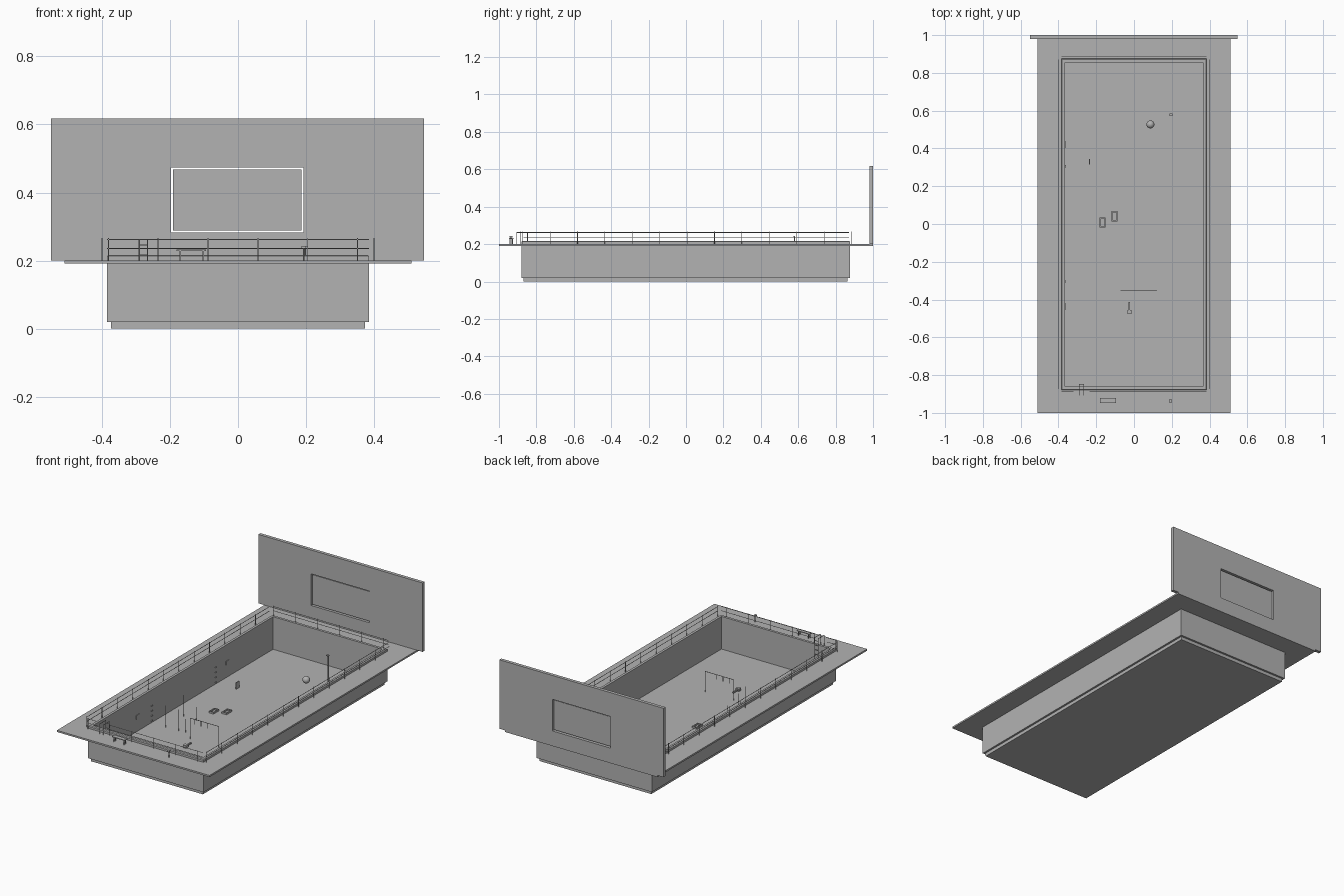
import bpy, bmesh
from mathutils import Vector

cube = bpy.data.objects.get("Cube")
if cube:
    bpy.data.objects.remove(cube, do_unlink=True)

grey = bpy.data.materials.new("plain_grey")
grey.use_nodes = True
grey.diffuse_color = (0.45, 0.45, 0.45, 1)
grey.node_tree.nodes["Principled BSDF"].inputs["Base Color"].default_value = (0.45, 0.45, 0.45, 1)


def finish(name, bm):
    bmesh.ops.recalc_face_normals(bm, faces=bm.faces)
    mesh = bpy.data.meshes.new(name)
    bm.to_mesh(mesh)
    bm.free()
    mesh.materials.append(grey)
    obj = bpy.data.objects.new(name, mesh)
    bpy.context.collection.objects.link(obj)
    return obj


def add_box(bm, lo, hi):
    lo, hi = Vector(lo), Vector(hi)
    made = bmesh.ops.create_cube(bm, size=1)["verts"]
    for v in made:
        v.co = (lo + hi) / 2 + v.co * (hi - lo)


def add_rod(bm, a, b, r=0.0016, sides=6):
    a, b = Vector(a), Vector(b)
    d = b - a
    made = bmesh.ops.create_cone(bm, cap_ends=True, segments=sides, radius1=r,
                                 radius2=r, depth=d.length)["verts"]
    turn = d.to_track_quat('Z', 'Y')
    for v in made:
        v.co = turn @ v.co + (a + b) / 2


def boxes(name, items):
    bm = bmesh.new()
    for lo, hi in items:
        add_box(bm, lo, hi)
    return finish(name, bm)


def rods(name, items, r=0.0016):
    bm = bmesh.new()
    for a, b in items:
        add_rod(bm, a, b, r)
    return finish(name, bm)


def loft(name, rings, closed):
    """Join rectangles (x0, x1, y0, y1, z) into a skin."""
    bm = bmesh.new()
    loops = [[bm.verts.new(p) for p in ((x0, y0, z), (x1, y0, z), (x1, y1, z), (x0, y1, z))]
             for x0, x1, y0, y1, z in rings]
    pairs = list(zip(loops, loops[1:]))
    if closed:
        pairs.append((loops[-1], loops[0]))
    else:
        bm.faces.new(loops[0])
        bm.faces.new(loops[-1])
    for a, b in pairs:
        for i in range(4):
            j = (i + 1) % 4
            bm.faces.new((a[i], a[j], b[j], b[i]))
    return finish(name, bm)


# Basin: stepped foot, outer walls, raised curb and inside floor
W, Y0, Y1 = 0.385, -0.88, 0.876
profile = [(0.012, 0), (0.012, 0.02), (0, 0.02), (0, 0.213), (0.005, 0.217),
           (0.02, 0.217), (0.02, 0.02)]
loft("basin", [(-W + i, W - i, Y0 + i, Y1 - i, z) for i, z in profile], False)

# Deck around the basin
DECK = 0.201
hole, edge = (-W, W, Y0, Y1), (-0.51, 0.51, -1, 1)
loft("deck", [(*edge, 0.191), (*edge, DECK), (*hole, DECK), (*hole, 0.191)], True)

# End wall with an opening and a loose-fitting pane
x0, x1, z0, z1 = -0.197, 0.193, 0.282, 0.473
L, R, T = -0.55, 0.547, 0.617
yf, yb = 0.98, 1.0
bm = bmesh.new()
rings = []
for y, (a, b, c, d) in ((yf, (L, R, DECK, T)), (yb, (L, R, DECK, T)),
                        (yb, (x0, x1, z0, z1)), (yf, (x0, x1, z0, z1))):
    rings.append([bm.verts.new(p) for p in ((a, y, c), (b, y, c), (b, y, d), (a, y, d))])
for k in range(4):
    p, q = rings[k], rings[(k + 1) % 4]
    for i in range(4):
        j = (i + 1) % 4
        bm.faces.new((p[i], p[j], q[j], q[i]))
finish("end_wall", bm)
g = 0.006
boxes("window_pane", [((x0 + g, 0.986, z0 + g), (x1 - g, 0.992, z1 - g))])

# Railings: posts and two rails per side, with a gap at the ladder
TOP, MID, STEP = 0.262, 0.236, 0.1465
RX, RY = 0.4, 0.887
side_y = [-0.873 + STEP * i for i in range(12)]
end_x = [-0.381 + STEP * i for i in range(6)]
for side, x in (("left", RX), ("right", -RX)):
    parts = [((x, y, DECK), (x, y, 0.267)) for y in side_y]
    parts += [((x, -0.87, z), (x, 0.872, z)) for z in (MID, TOP)]
    rods(side + "_railing", parts)
for end, y, spans in (("back", RY, [(-W, W)]),
                      ("front", -RY, [(-W, -0.32), (-0.235, W)])):
    parts = [((x, y, DECK), (x, y, 0.267)) for x in end_x]
    parts += [((a, y, z), (b, y, z)) for a, b in spans for z in (MID, TOP)]
    rods(end + "_railing", parts)

# Ladder hooked over the front curb
lx, ly, lin = (-0.29, -0.266), -0.905, -0.848
parts = []
for x in lx:
    parts += [((x, ly, DECK), (x, ly, TOP)), ((x, ly, TOP), (x, lin, TOP)),
              ((x, lin, TOP), (x, lin, 0.02))]
parts += [((lx[0], lin, 0.05 + 0.028 * i), (lx[1], lin, 0.05 + 0.028 * i)) for i in range(8)]
rods("ladder", parts, 0.002)

# Bench on the front deck
boxes("bench", [((-0.18, -0.947, 0.228), (-0.094, -0.922, 0.232))] +
      [((x - 0.002, y - 0.002, DECK), (x + 0.002, y + 0.002, 0.228))
       for x in (-0.17, -0.102) for y in (-0.942, -0.927)])

# Small pedestal with a tilted head
rods("pedestal", [((0.193, -0.935, DECK), (0.193, -0.935, 0.24))], 0.003)
boxes("pedestal_head", [((0.186, -0.945, 0.236), (0.2, -0.928, 0.243))])

# Tall pole with a cap and a floating ball
rods("tall_pole", [((0.197, 0.58, 0.02), (0.197, 0.58, 0.243))], 0.003)
boxes("pole_cap", [((0.188, 0.572, 0.236), (0.204, 0.584, 0.242))])
bm = bmesh.new()
bmesh.ops.create_uvsphere(bm, u_segments=24, v_segments=12, radius=0.021)
bmesh.ops.translate(bm, verts=bm.verts, vec=(0.087, 0.527, 0.083))
for f in bm.faces:
    f.smooth = True
finish("ball", bm)

# Two open trays on the floor
for i, (x, y) in enumerate(((-0.166, 0.008), (-0.103, 0.041))):
    a, b, t = 0.016, 0.027, 0.006
    big, small = (x - a, x + a, y - b, y + b), (x - a + t, x + a - t, y - b + t, y + b - t)
    loft(f"floor_tray_{i + 1}", [(*big, 0.02), (*big, 0.03), (*small, 0.03), (*small, 0.022)], False)

# Standing frame with short hanging bars
fy, ft = -0.353, 0.145
parts = [((x, fy, 0.02), (x, fy, ft)) for x in (-0.071, 0.119)]
parts += [((-0.071, fy, ft), (0.119, fy, ft))]
parts += [((x, fy, ft), (x, fy, ft - 0.03)) for x in (-0.045, 0.0, 0.045)]
rods("standing_frame", parts, 0.002)

# Small floor tool with a handle
boxes("floor_tool", [((-0.028, -0.455, 0.028), (-0.02, -0.413, 0.036)),
                     ((-0.035, -0.476, 0.024), (-0.013, -0.455, 0.04))])

# Thin upright markers on the floor
rods("markers", [((x, y, 0.02), (x, y, h)) for x, y, h in
                 ((-0.267, -0.138, 0.15), (-0.182, -0.138, 0.1), (-0.267, -0.307, 0.15),
                  (-0.182, -0.307, 0.15), (-0.14, -0.3, 0.1))], 0.001)

# Plates and step irons on the right inner wall, and a free-standing panel
wx = -0.365
boxes("wall_plates", [((wx, y - 0.016, 0.098), (wx + 0.004, y + 0.016, 0.12))
                      for y in (-0.437, 0.42)])
boxes("step_irons", [((wx, y - 0.006, z), (wx + 0.005, y + 0.006, z + 0.004))
                     for y in (-0.304, 0.306) for z in (0.03, 0.06, 0.09, 0.12)])
boxes("floor_panel", [((-0.237, 0.315, 0.02), (-0.233, 0.345, 0.06))])
